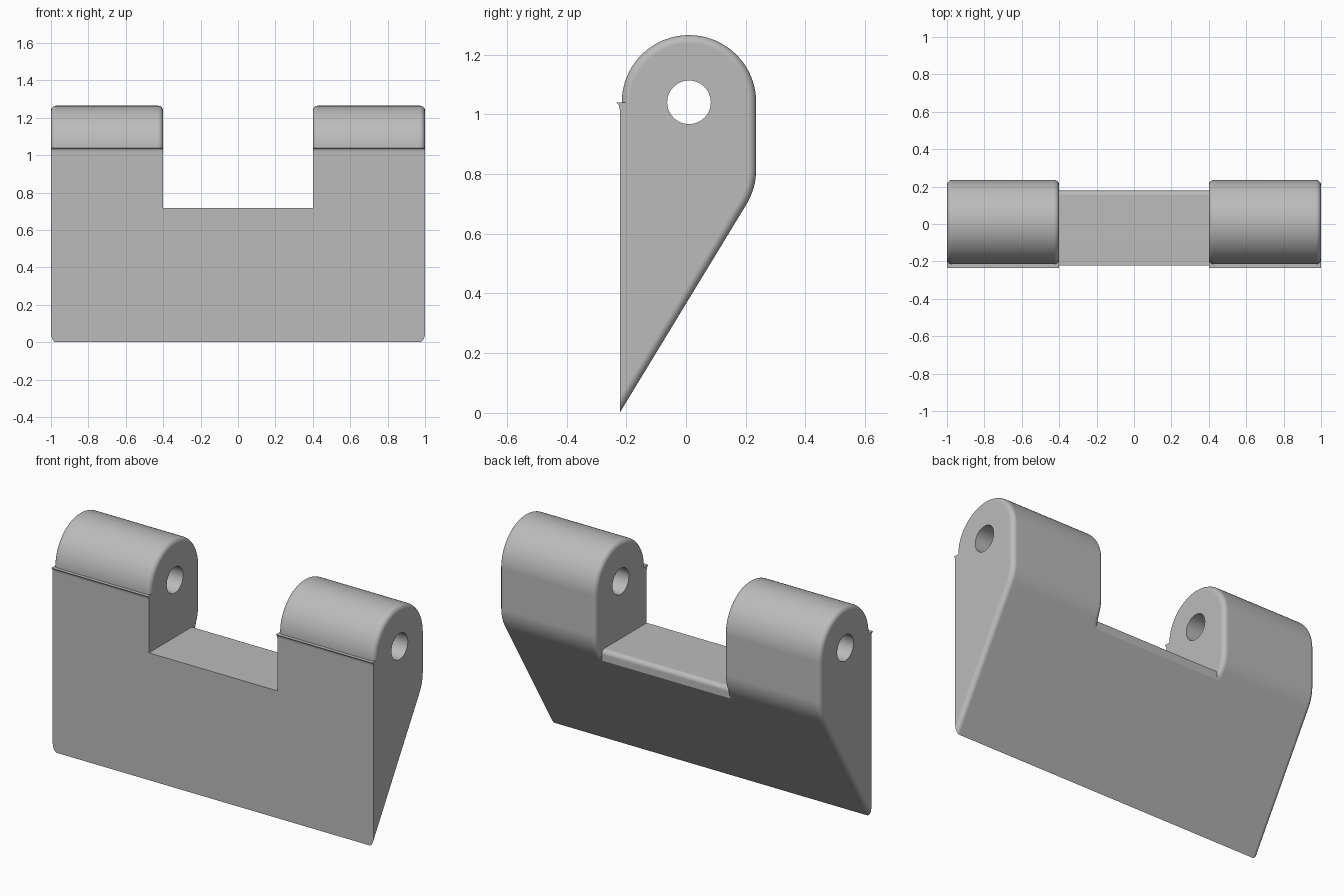
import bpy, bmesh
from math import sin, cos, pi, radians

if "Cube" in bpy.data.objects:
    bpy.data.objects.remove(bpy.data.objects["Cube"])

grey = bpy.data.materials.new("plain_grey")
grey.use_nodes = True
COLOR = (0.5, 0.5, 0.5, 1)
grey.diffuse_color = COLOR
grey.node_tree.nodes["Principled BSDF"].inputs["Base Color"].default_value = COLOR

FRONT, CY, CZ, R = -0.2215, 0.01, 1.04, 0.225   # front plane, lug centre, lug radius
BEND_Z, TILT = 0.815, radians(31.3)             # lower bend centre and back slope
FLOOR, SLOT, FILLET, STEPS = 0.718, 0.4, 0.027, 6


def slope_point(d, t):
    """Point at fraction t down the sloping back, inset by d."""
    y, z = CY + (R - d) * cos(TILT), BEND_Z - (R - d) * sin(TILT)
    run = t * (y - FRONT)
    return y - run, z - run * cos(TILT) / sin(TILT)


def lug_profile(inset, fade):
    """Side outline (y, z); fade removes the inset below the slot floor."""
    def amount(z):
        return inset * min(1, max(0, (z - 0.66) / 0.06)) if fade else inset
    pts = []
    for i in range(41):
        a = pi * (1 - i / 40)
        pts.append((CY + (R - inset) * cos(a), CZ + (R - inset) * sin(a)))
    for i in range(9):
        a = -TILT * i / 8
        r = R - amount(BEND_Z + R * sin(a))
        pts.append((CY + r * cos(a), BEND_Z + r * sin(a)))
    for t in (0.015, 0.03, 0.045, 0.06, 1):
        pts.append(slope_point(amount(slope_point(0, t)[1]), t))
    # small flared lip on the front
    pts += [(FRONT, 1.015), (-0.225, 1.03), (-0.235, CZ)]
    return pts


def loft(name, layers):
    """Join equal outlines placed at successive x positions, with end caps."""
    bm = bmesh.new()
    rings = [[bm.verts.new((x, y, z)) for y, z in pts] for x, pts in layers]
    for a, b in zip(rings, rings[1:]):
        for i in range(len(a)):
            j = (i + 1) % len(a)
            bm.faces.new((a[i], a[j], b[j], b[i]))
    bm.faces.new(rings[0])
    bm.faces.new(rings[-1])
    bmesh.ops.recalc_face_normals(bm, faces=bm.faces)
    mesh = bpy.data.meshes.new(name)
    bm.to_mesh(mesh)
    bm.free()
    mesh.materials.append(grey)
    obj = bpy.data.objects.new(name, mesh)
    bpy.context.collection.objects.link(obj)
    return obj


def activate(obj):
    bpy.ops.object.select_all(action='DESELECT')
    obj.select_set(True)
    bpy.context.view_layer.objects.active = obj


def finish(obj):
    activate(obj)
    bpy.ops.object.shade_smooth_by_angle(angle=radians(30))
    obj.modifiers.new("even_shading", 'WEIGHTED_NORMAL').keep_sharp = True


# Pin hole cutter
bpy.ops.mesh.primitive_cylinder_add(vertices=48, radius=0.073, depth=3,
                                    location=(0, CY, CZ), rotation=(0, pi / 2, 0))
cutter = bpy.context.object
cutter.name = "pin_hole_cutter"
cutter.data.materials.append(grey)

# Two lugs with rounded end edges
for name, side in (("left_lug", 1), ("right_lug", -1)):
    layers = []
    for outer in (False, True):
        for k in range(STEPS + 1):
            a = pi / 2 * (1 - k / STEPS if outer else k / STEPS)
            step = FILLET * (1 - cos(a))
            x = 1 - step if outer else SLOT + step
            layers.append((side * x, lug_profile(FILLET * (1 - sin(a)), not outer)))
    lug = loft(name, layers)
    hole = lug.modifiers.new("pin_hole", 'BOOLEAN')
    hole.operation, hole.solver, hole.object = 'DIFFERENCE', 'EXACT', cutter
    activate(lug)
    bpy.ops.object.modifier_apply(modifier=hole.name)
    finish(lug)
bpy.data.objects.remove(cutter)

# Middle web under the slot, with a short upright back strip and rounded top edge
BACK, ROUND = 0.178, 0.025
t = (slope_point(0, 0)[0] - BACK) / (slope_point(0, 0)[0] - FRONT)
outline = [(FRONT, FLOOR), slope_point(0, 1), slope_point(0, t)]
for k in range(STEPS + 1):
    a = pi / 2 * k / STEPS
    outline.append((BACK - ROUND * (1 - cos(a)), FLOOR - ROUND * (1 - sin(a))))
finish(loft("middle_web", [(-SLOT, outline), (SLOT, outline)]))
